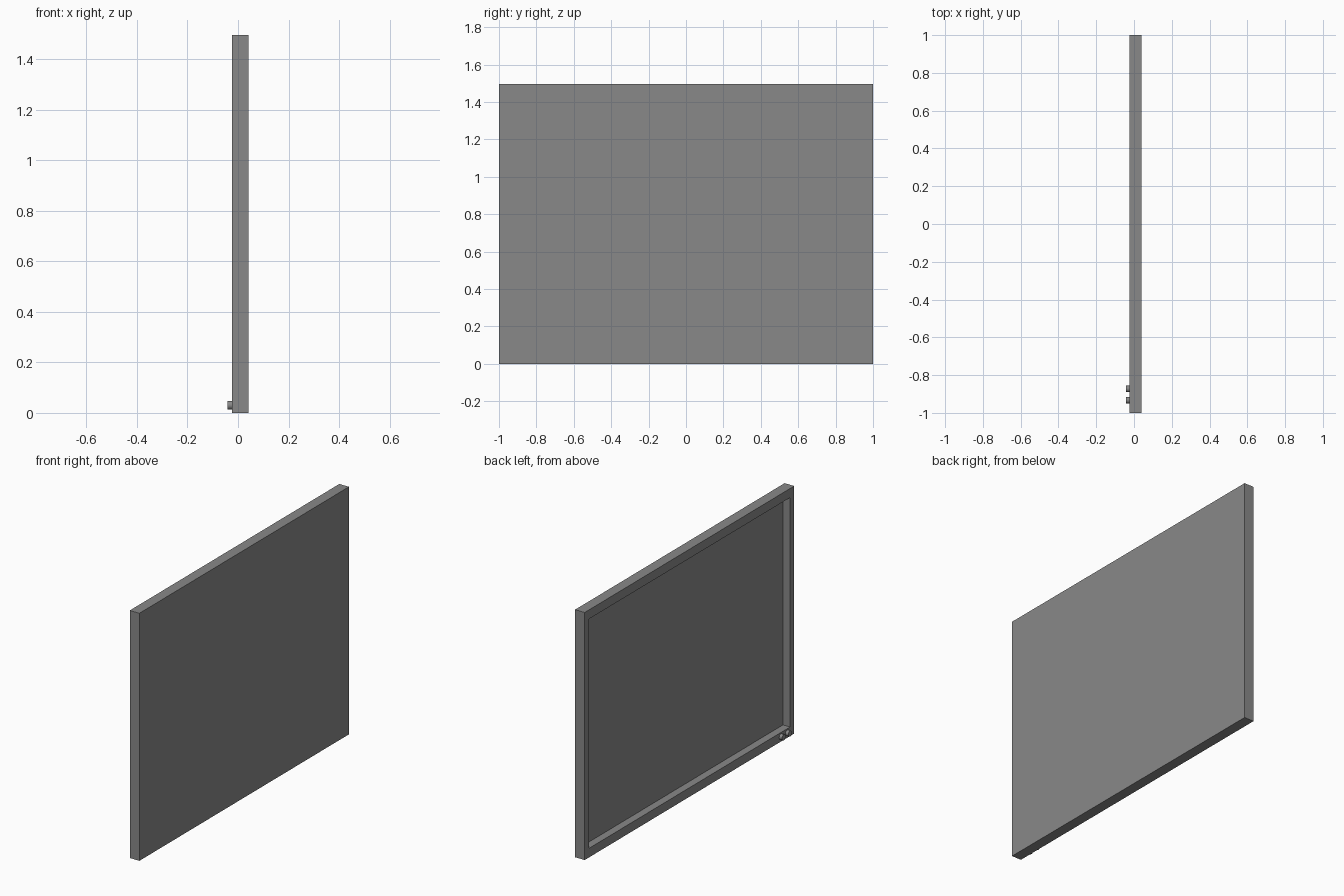
import bpy
import bmesh
from math import pi
from mathutils import Matrix, Vector

if "Cube" in bpy.data.objects:
    bpy.data.objects.remove(bpy.data.objects["Cube"])

HEIGHT = 1.495
BACK, FRONT = 0.041, -0.023      # panel extent along x
RECESS = 0.047
SIDE_RIM, END_RIM = 0.04, 0.055

# Single grey material
grey = bpy.data.materials.new("mid grey")
grey.use_nodes = True
colour = (0.25, 0.25, 0.25, 1)
grey.diffuse_color = colour
grey.node_tree.nodes["Principled BSDF"].inputs["Base Color"].default_value = colour


def add_object(name, bm):
    bmesh.ops.recalc_face_normals(bm, faces=bm.faces)
    mesh = bpy.data.meshes.new(name)
    bm.to_mesh(mesh)
    bm.free()
    mesh.materials.append(grey)
    obj = bpy.data.objects.new(name, mesh)
    bpy.context.collection.objects.link(obj)
    return obj


# Panel: a slab whose display side is inset and pushed in
bm = bmesh.new()
size = Vector((BACK - FRONT, 2, HEIGHT))
centre = Vector(((BACK + FRONT) / 2, 0, HEIGHT / 2))
slab = Matrix.Translation(centre) @ Matrix.Diagonal(size).to_4x4()
bmesh.ops.create_cube(bm, size=1, matrix=slab)
bm.normal_update()
display = min(bm.faces, key=lambda f: f.calc_center_median().x)
bmesh.ops.inset_region(bm, faces=[display], thickness=SIDE_RIM, use_even_offset=True)
for v in display.verts:
    v.co.z = END_RIM if v.co.z < HEIGHT / 2 else HEIGHT - END_RIM
recess = bmesh.ops.extrude_discrete_faces(bm, faces=[display])["faces"][0]
bmesh.ops.translate(bm, vec=(RECESS, 0, 0), verts=list(recess.verts))
add_object("screen_panel", bm)

# Two small round knobs on the lower rim
for name, y in (("outer_knob", -0.933), ("inner_knob", -0.873)):
    bm = bmesh.new()
    place = Matrix.Translation((-0.031, y, 0.03)) @ Matrix.Rotation(pi / 2, 4, "Y")
    bmesh.ops.create_cone(bm, cap_ends=True, segments=16, radius1=0.017, radius2=0.017,
                          depth=0.022, matrix=place)
    knob = add_object(name, bm)
    bpy.ops.object.select_all(action="DESELECT")
    knob.select_set(True)
    bpy.context.view_layer.objects.active = knob
    bpy.ops.object.shade_smooth_by_angle()
